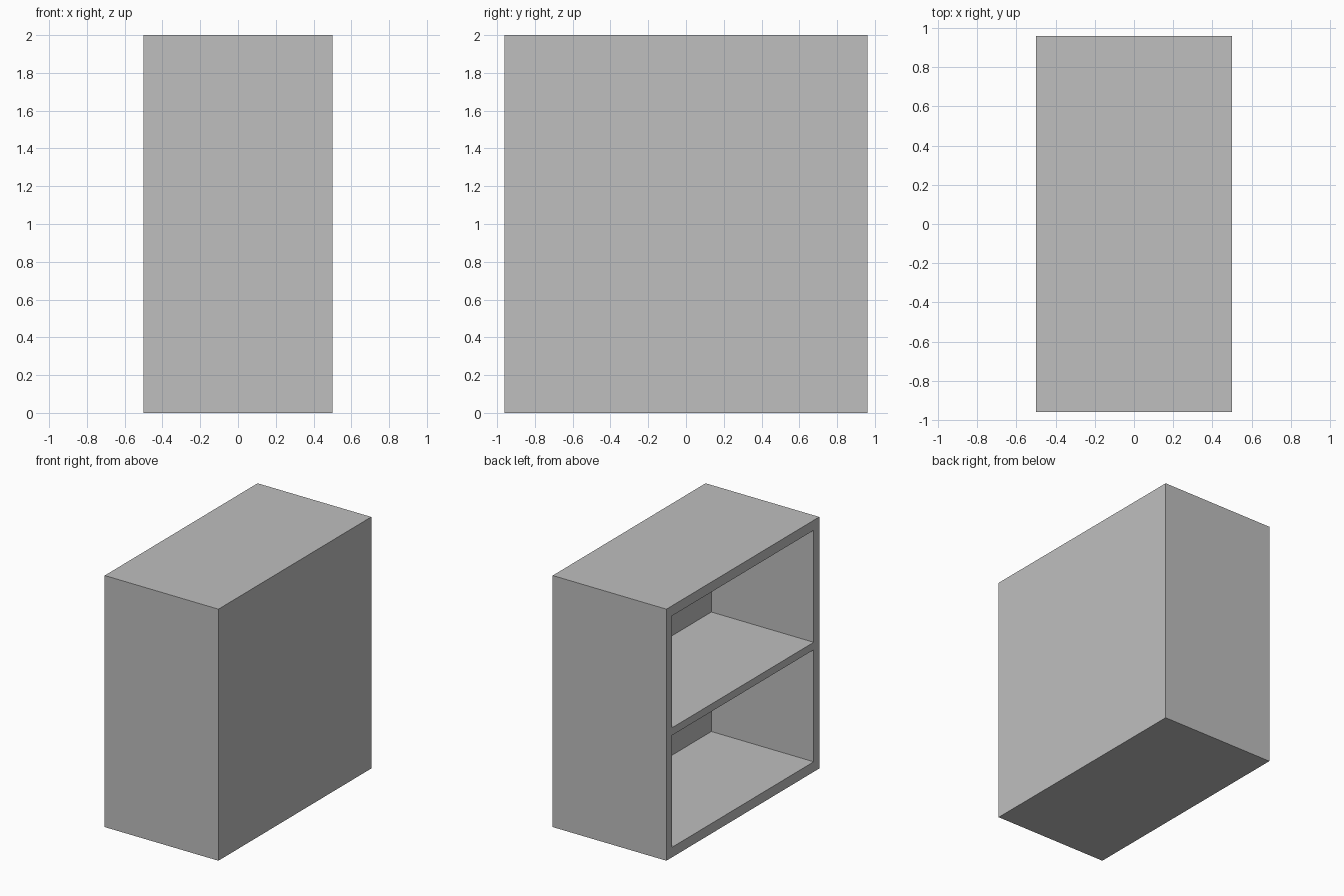
import bpy
import bmesh
from mathutils import Vector

default = bpy.data.objects.get("Cube")
if default:
    bpy.data.objects.remove(default, do_unlink=True)

# Overall size and board thicknesses
WIDTH, LENGTH, HEIGHT = 1.0, 1.92, 2.0
SIDE, CAP, SHELF, BACK = 0.07, 0.08, 0.06, 0.10

grey = bpy.data.materials.new("plain grey")
grey.use_nodes = True
colour = (0.52, 0.52, 0.52, 1)
grey.diffuse_color = colour
grey.node_tree.nodes["Principled BSDF"].inputs["Base Color"].default_value = colour

# Solid block for the cabinet
bm = bmesh.new()
bmesh.ops.create_cube(bm, size=1)
bmesh.ops.scale(bm, vec=(WIDTH, LENGTH, HEIGHT), verts=bm.verts)
bmesh.ops.translate(bm, vec=(0, 0, HEIGHT / 2), verts=bm.verts)


def open_face(f):
    return f.normal.x < -0.9


def cut(point, normal):
    """Split the open side along a plane."""
    faces = [f for f in bm.faces if open_face(f)]
    geom = faces + list({e for f in faces for e in f.edges}) + list({v for f in faces for v in f.verts})
    bmesh.ops.bisect_plane(bm, geom=geom, plane_co=point, plane_no=normal)
    bm.normal_update()


# Mark out the frame and the shelf edge on the open side
inner_y = LENGTH / 2 - SIDE
shelf_low, shelf_high = (HEIGHT - SHELF) / 2, (HEIGHT + SHELF) / 2
bm.normal_update()
for y in (-inner_y, inner_y):
    cut((0, y, 0), (0, 1, 0))
for z in (CAP, shelf_low, shelf_high, HEIGHT - CAP):
    cut((0, 0, z), (0, 0, 1))

# Push the two compartments inwards, leaving the shelf and back panel
openings = []
for f in bm.faces:
    c = f.calc_center_median()
    in_bay = CAP < c.z < shelf_low or shelf_high < c.z < HEIGHT - CAP
    if open_face(f) and abs(c.y) < inner_y and in_bay:
        openings.append(f)
pushed = bmesh.ops.extrude_discrete_faces(bm, faces=openings)["faces"]
for f in pushed:
    bmesh.ops.translate(bm, vec=Vector((WIDTH - BACK, 0, 0)), verts=f.verts)
bmesh.ops.recalc_face_normals(bm, faces=bm.faces)

mesh = bpy.data.meshes.new("cabinet_with_shelf")
bm.to_mesh(mesh)
bm.free()
mesh.materials.append(grey)
cabinet = bpy.data.objects.new("cabinet_with_shelf", mesh)
bpy.context.collection.objects.link(cabinet)
